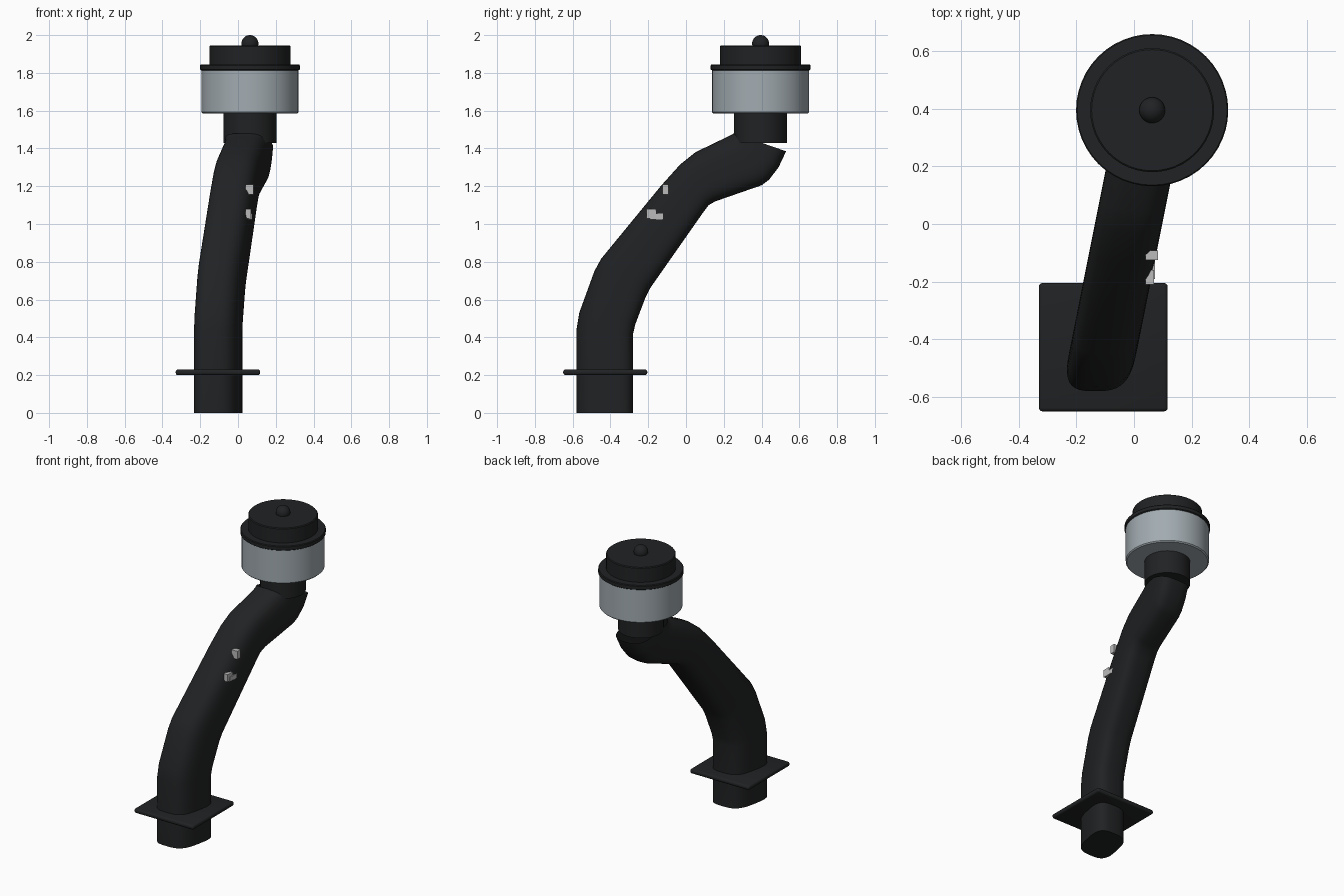
import bpy, bmesh, math

if "Cube" in bpy.data.objects:
    bpy.data.objects.remove(bpy.data.objects["Cube"])


def material(name, rgb):
    m = bpy.data.materials.new(name)
    m.diffuse_color = (*rgb, 1)
    m.use_nodes = True
    m.node_tree.nodes["Principled BSDF"].inputs["Base Color"].default_value = m.diffuse_color
    return m


BLACK = material("black_plastic", (0.015, 0.016, 0.017))
CLEAR = material("smoky_bowl", (0.36, 0.41, 0.44))
PALE = material("pale_patch", (0.5, 0.5, 0.5))
HX, HY = 0.063, 0.395  # axis of the intake head


def finish(name, bm, mat, angle=35):
    bmesh.ops.recalc_face_normals(bm, faces=bm.faces)
    me = bpy.data.meshes.new(name)
    bm.to_mesh(me)
    bm.free()
    ob = bpy.data.objects.new(name, me)
    bpy.context.collection.objects.link(ob)
    me.materials.append(mat)
    bpy.ops.object.select_all(action='DESELECT')
    ob.select_set(True)
    bpy.context.view_layer.objects.active = ob
    bpy.ops.object.shade_smooth_by_angle(angle=math.radians(angle))
    return ob


def skin(bm, rings):
    n = len(rings[0])
    for a, b in zip(rings, rings[1:]):
        for i in range(n):
            j = (i + 1) % n
            bm.faces.new((a[i], a[j], b[j], b[i]))


def lathe(name, profile, mat, n=48):
    """Closed solid of revolution about the head axis from (radius, z) points."""
    bm = bmesh.new()
    rings = [[bm.verts.new((HX + r * math.cos(2 * math.pi * i / n),
                            HY + r * math.sin(2 * math.pi * i / n), z))
              for i in range(n)] for r, z in profile]
    skin(bm, rings)
    bm.faces.new(rings[0])
    bm.faces.new(rings[-1])
    return finish(name, bm, mat)


def box(name, lo, hi, mat, bevel=0.0):
    bm = bmesh.new()
    bmesh.ops.create_cube(bm, size=1)
    for v in bm.verts:
        v.co = [(a + b) / 2 + c * (b - a) for a, b, c in zip(lo, hi, v.co)]
    if bevel:
        bmesh.ops.bevel(bm, geom=bm.edges[:], offset=bevel, segments=3,
                        profile=0.5, affect='EDGES')
    return finish(name, bm, mat)


# Air duct: sections given by outer and inner edge (y, z) in side view
sections = [
    ((-.58, 0), (-.28, 0)), ((-.58, .44), (-.28, .42)),
    ((-.565, .53), (-.268, .47)), ((-.485, .75), (-.215, .61)),
    ((-.45, .815), (-.19, .66)), ((-.13, 1.205), (.09, 1.06)),
    ((-.03, 1.316), (.12, 1.10)), ((.05, 1.38), (.155, 1.12)),
    ((.22, 1.462), (.40, 1.205)), ((.24, 1.472), (.44, 1.235)),
    ((.25, 1.478), (.49, 1.30)), ((.255, 1.48), (.53, 1.385)),
]
N, POW, HALF = 40, 2 / 3.2, 0.117
bm = bmesh.new()
rings = []
for (ya, za), (yb, zb) in sections:
    ring = []
    for i in range(N):
        t = 2 * math.pi * i / N
        c, s = math.cos(t), math.sin(t)
        u = 0.5 + 0.5 * math.copysign(abs(c) ** POW, c)
        w = HALF * math.copysign(abs(s) ** POW, s)
        y, z = ya + (yb - ya) * u, za + (zb - za) * u
        ring.append(bm.verts.new((-.105 + .2 * (y + .43) + w, y, z)))
    rings.append(ring)
skin(bm, rings)
bm.faces.new(rings[0])
finish("air_duct", bm, BLACK, 40)

# Mounting plate
box("mounting_plate", (-.33, -.65, .2), (.117, -.205, .23), BLACK, .012)

# Small pale patches on the side of the duct
box("side_patch_lower", (.04, -.19, 1.025), (.073, -.105, 1.055), PALE)
box("side_patch_lower_tab", (.04, -.21, 1.03), (.069, -.16, 1.08), PALE)
box("side_patch_upper", (.04, -.125, 1.155), (.083, -.092, 1.21), PALE)

# Intake head
lathe("neck", [(.141, 1.43), (.141, 1.60)], BLACK)
lathe("dust_bowl", [(.25, 1.585), (.257, 1.592), (.257, 1.815)], CLEAR)
lathe("lid_flange", [(.257, 1.813), (.264, 1.818), (.264, 1.84), (.26, 1.845)], BLACK)
lathe("lid_cap", [(.215, 1.84), (.215, 1.94), (.21, 1.945)], BLACK)
lathe("lid_knob", [(.045 * math.cos(math.radians(a)), 1.955 + .045 * math.sin(math.radians(a)))
                   for a in range(-80, 90, 10)] + [(.002, 2.0)], BLACK, 24)
